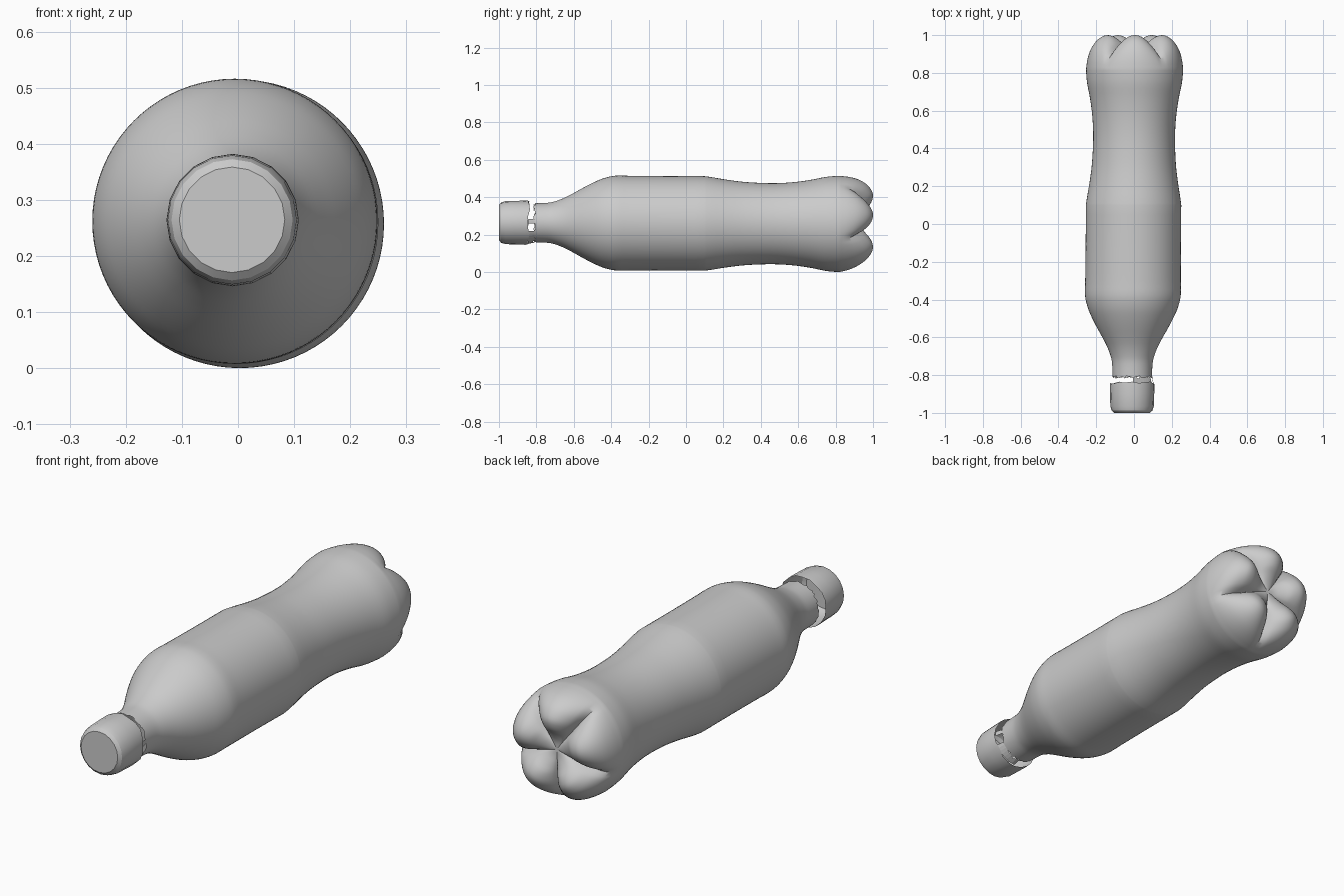
import bpy, bmesh, math, random

if "Cube" in bpy.data.objects:
    bpy.data.objects.remove(bpy.data.objects["Cube"])

random.seed(4)

def axis_point(y, r, a):
    # bottle axis runs along y with a very slight tilt
    return (-0.003 + 0.0076 * y + r * math.cos(a), y, 0.2605 - 0.004 * y + r * math.sin(a))

def finish(name, bm, smooth=None):
    bmesh.ops.recalc_face_normals(bm, faces=bm.faces)
    me = bpy.data.meshes.new(name)
    bm.to_mesh(me)
    bm.free()
    ob = bpy.data.objects.new(name, me)
    bpy.context.collection.objects.link(ob)
    if smooth:
        bpy.ops.object.select_all(action='DESELECT')
        ob.select_set(True)
        bpy.context.view_layer.objects.active = ob
        bpy.ops.object.shade_smooth_by_angle(angle=math.radians(smooth))
    return ob

def loft(name, rows, n, smooth=None):
    # rows: functions angle -> (y, r); a final row with r = 0 becomes the tip
    bm = bmesh.new()
    rings = []
    for row in rows:
        if row(0)[1] < 1e-5:
            rings.append([bm.verts.new(axis_point(*row(0), 0))] * n)
        else:
            rings.append([bm.verts.new(axis_point(*row(k * math.tau / n), k * math.tau / n))
                          for k in range(n)])
    for a, b in zip(rings, rings[1:]):
        for k in range(n):
            j = (k + 1) % n
            bm.faces.new(list(dict.fromkeys((a[k], a[j], b[j], b[k]))))
    return finish(name, bm, smooth)

def curve(pts, steps=3):
    # Catmull-Rom smoothing of a profile
    p = [pts[0]] + pts + [pts[-1]]
    out = []
    for i in range(1, len(p) - 2):
        for s in range(steps):
            t = s / steps
            out.append(tuple(0.5 * (2 * b + (c - a) * t + (2 * a - 5 * b + 4 * c - d) * t * t
                                    + (3 * b - a - 3 * c + d) * t ** 3)
                             for a, b, c, d in zip(p[i - 1], p[i], p[i + 1], p[i + 2])))
    return out + [pts[-1]]

# Body: neck, shoulder, straight label zone, waist, five-lobed foot
neck_shoulder = [(-.81, .104), (-.74, .107), (-.70, .115), (-.65, .134), (-.60, .160), (-.55, .188),
                 (-.50, .214), (-.45, .236), (-.40, .250), (-.36, .254), (-.30, .253), (-.1, .252), (.10, .2525)]
waist = [(.10, .2525), (.14, .247), (.22, .234), (.32, .222), (.45, .2165), (.56, .221),
         (.66, .234), (.74, .250), (.79, .2555), (.82, .257)]
lobe = [(.82, .257), (.87, .252), (.92, .239), (.96, .217), (.986, .19), (1.0, .155),
        (.99, .115), (.965, .08), (.945, .04), (.94, 0)]
groove = [(.82, .257), (.853, .247), (.88, .228), (.897, .203), (.908, .175), (.916, .145),
          (.924, .112), (.932, .08), (.938, .04), (.94, 0)]

def lathe_row(p):
    return lambda a: p

def foot_row(l, g):
    def row(a):
        w = abs(math.cos(2.5 * (a - math.pi / 2))) ** 0.65
        return tuple(gv + (lv - gv) * w for lv, gv in zip(l, g))
    return row

ragged = {k: random.uniform(-.006, .008) for k in range(80)}
rows = [lambda a: (-.812 + ragged[round(a / math.tau * 80) % 80], .104)]
rows += [lathe_row(p) for p in (curve(neck_shoulder)[1:] + curve(waist)[1:])]
rows += [foot_row(l, g) for l, g in zip(curve(lobe)[1:], curve(groove)[1:])]
loft("bottle_body", rows, 80, 40)

# Cap: faceted open cup with an uneven skirt edge
skirt = [random.uniform(-.008, .006) for _ in range(20)]
cap = [(-1.0, 0), (-1.0, .094), (-.988, .108), (-.965, .115), (-.90, .117), (-.86, .118)]
loft("cap", [lathe_row(p) for p in cap]
     + [lambda a: (-.84 + skirt[round(a / math.tau * 20) % 20], .117)], 20, 25)

# Torn strips joining the cap to the neck
for i, (a0, a1) in enumerate([(-88, -24), (-2, 10)]):
    bm = bmesh.new()
    n = max(2, (a1 - a0) // 8)
    pairs = []
    for k in range(n + 1):
        a = math.radians(a0 + (a1 - a0) * k / n)
        pairs.append((bm.verts.new(axis_point(-.845, .113, a)),
                      bm.verts.new(axis_point(-.808 - random.uniform(0, .012), .106, a))))
    for (p, q), (r, s) in zip(pairs, pairs[1:]):
        bm.faces.new((p, q, s, r))
    finish(f"seal_strip_{i + 1}", bm)
